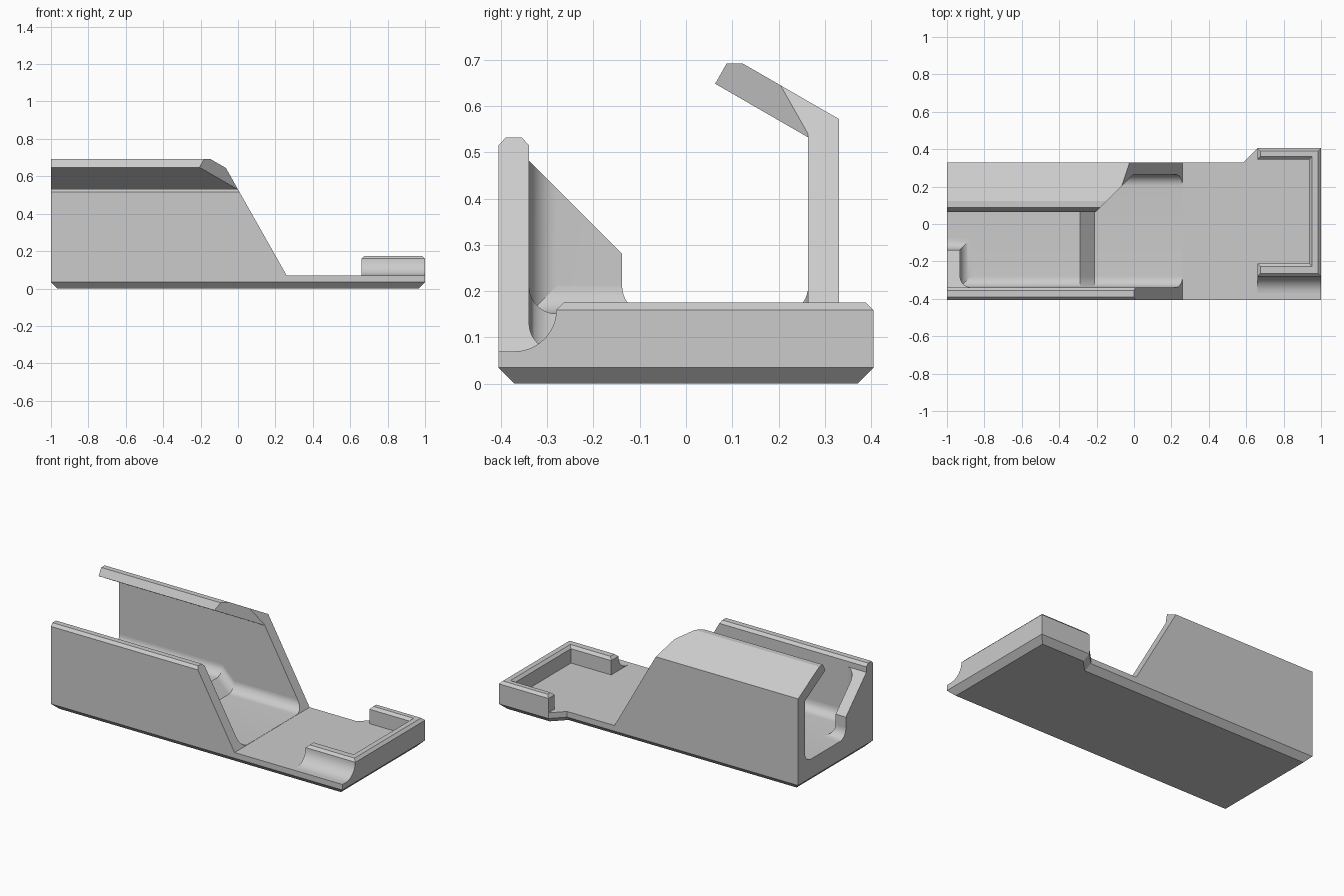
import bpy
import bmesh
from math import pi, sin, cos
from mathutils import Vector

if "Cube" in bpy.data.objects:
    bpy.data.objects.remove(bpy.data.objects["Cube"], do_unlink=True)

grey = bpy.data.materials.new("light grey")
grey.use_nodes = True
COLOUR = (0.6, 0.6, 0.6, 1)
grey.diffuse_color = COLOUR
grey.node_tree.nodes["Principled BSDF"].inputs["Base Color"].default_value = COLOUR

FLOOR, RAISED, FILLET = 0.07, 0.08, 0.06
FRONT, BACK, WALL = -0.405, 0.33, 0.066
FRONT_IN, BACK_IN = FRONT + WALL, BACK - WALL
# sloping plane that trims the right ends of both walls
SLOPE = ((0.26, 0, FLOOR), (0.46, 0, 0.26))


def arc(cx, cy, r, start, end, steps=10):
    angles = [start + (end - start) * i / steps for i in range(steps + 1)]
    return [(cx + r * cos(a), cy + r * sin(a)) for a in angles]


def loft(name, rings, cuts=(), bevel=None):
    """Skin matching rings, trim by planes, chamfer the cap at one height."""
    bm = bmesh.new()
    loops = [[bm.verts.new(p) for p in ring] for ring in rings]
    n = len(loops[0])
    for a, b in zip(loops, loops[1:]):
        for i in range(n):
            j = (i + 1) % n
            bm.faces.new((a[i], a[j], b[j], b[i]))
    bm.faces.new(loops[0])
    bm.faces.new(loops[-1])
    bmesh.ops.recalc_face_normals(bm, faces=bm.faces)
    for point, normal in cuts:
        geom = bm.verts[:] + bm.edges[:] + bm.faces[:]
        cut = bmesh.ops.bisect_plane(bm, geom=geom, plane_co=Vector(point),
                                     plane_no=Vector(normal).normalized(), clear_outer=True)
        edges = [g for g in cut["geom_cut"] if isinstance(g, bmesh.types.BMEdge)]
        bmesh.ops.edgeloop_fill(bm, edges=edges)
    if bevel:
        height, width = bevel
        edges = [e for e in bm.edges if all(abs(v.co.z - height) < 1e-5 for v in e.verts)]
        bmesh.ops.bevel(bm, geom=edges, offset=width, offset_type='OFFSET',
                        segments=1, profile=0.5, affect='EDGES')
    bmesh.ops.recalc_face_normals(bm, faces=bm.faces)
    mesh = bpy.data.meshes.new(name)
    bm.to_mesh(mesh)
    bm.free()
    mesh.materials.append(grey)
    mesh.shade_smooth()
    mesh.set_sharp_from_angle(angle=pi / 7)
    obj = bpy.data.objects.new(name, mesh)
    bpy.context.collection.objects.link(obj)
    return obj


def along_x(name, profile, x0, x1, cuts=()):
    return loft(name, [[(x, y, z) for y, z in profile] for x in (x0, x1)], cuts)


def upright(name, plan, z0, z1, **options):
    return loft(name, [[(x, y, z) for x, y in plan] for z in (z0, z1)], **options)


# Base plate, wider at the right end, chamfered underneath
upright("base_plate",
        [(-1, FRONT), (1, FRONT), (1, -FRONT), (0.66, -FRONT), (0.585, BACK), (-1, BACK)],
        0, FLOOR, bevel=(0, 0.035))

# Front wall with chamfered top
along_x("front_wall",
        [(FRONT, FLOOR), (FRONT, 0.515), (FRONT + 0.016, 0.532), (FRONT_IN - 0.016, 0.532),
         (FRONT_IN, 0.515), (FRONT_IN, FLOOR)], -1, 0.35, [SLOPE])

# Back wall and the hood leaning over the channel
along_x("back_wall",
        [(BACK_IN, FLOOR), (BACK, FLOOR), (BACK, 0.572), (BACK_IN, 0.61)], -1, 0.35, [SLOPE])
along_x("hood",
        [(BACK_IN, 0.532), (BACK_IN, 0.61), (0.122, 0.692), (0.088, 0.692), (0.063, 0.648)],
        -1, 0.35, [SLOPE, ((-0.005, BACK_IN, 0), (1, -1, 0))])

# Channel floor: filleted to the walls, stepping down a ramp to the right
bed = FLOOR + 0.001
top = (arc(FRONT_IN + FILLET, bed + FILLET, FILLET, pi, 1.5 * pi)
       + arc(BACK_IN - FILLET, bed + FILLET, FILLET, 1.5 * pi, 2 * pi))
stations = [(-1, RAISED), (-0.29, RAISED), (-0.21, 0), (0.35, 0)]
loft("channel_floor",
     [[(x, y, z + lift) for y, z in top] + [(x, BACK_IN, 0.05), (x, FRONT_IN, 0.05)]
      for x, lift in stations], [SLOPE])

# Partial end wall with a sloping top, rounded into the front wall
END_X, END_Y = -0.93, -0.138
upright("end_wall",
        [(-1, FRONT_IN), (END_X + FILLET, FRONT_IN)]
        + arc(END_X + FILLET, FRONT_IN + FILLET, FILLET, 1.5 * pi, pi)[1:]
        + [(END_X, END_Y), (-1, END_Y)],
        FLOOR, 0.6, cuts=[((0, END_Y, 0.28), (0, 1, 1))])

# Flared foot of the end wall
rings = []
for flare, rise in arc(FILLET, FILLET, FILLET, 1.5 * pi, pi):
    x, y, z = END_X + flare, END_Y + flare, bed + RAISED + rise
    rings.append([(-1, FRONT_IN, z), (x, FRONT_IN, z), (x, y, z), (-1, y, z)])
loft("end_wall_foot", rings)

# Raised rim around the right end
RIM_FRONT, RIM_TOP = -0.28, 0.175
upright("end_rim",
        [(0.66, -FRONT), (1, -FRONT), (1, RIM_FRONT), (0.66, RIM_FRONT),
         (0.66, -0.21), (0.936, -0.21), (0.936, 0.345), (0.66, 0.345)],
        FLOOR, RIM_TOP, bevel=(RIM_TOP, 0.016))

# Concave cove in front of the rim
along_x("rim_cove",
        [(RIM_FRONT, FLOOR)] + arc(RIM_FRONT - 0.09, FLOOR + 0.09, 0.09, 0, -pi / 2),
        0.66, 1)
